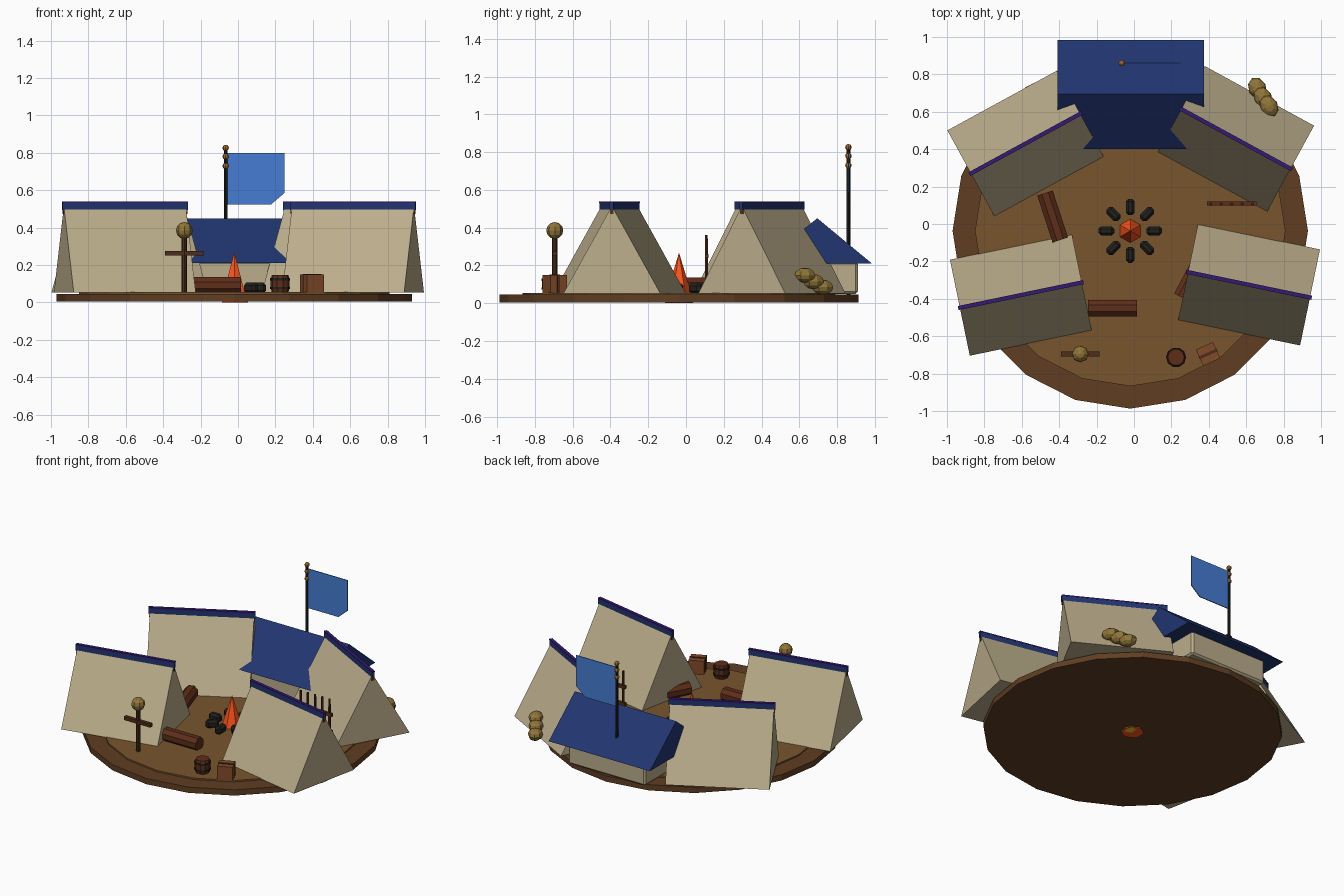
import bpy, bmesh, math
from mathutils import Matrix, Vector

if "Cube" in bpy.data.objects:
    bpy.data.objects.remove(bpy.data.objects["Cube"])


def mat(name, rgb):
    m = bpy.data.materials.new(name)
    m.diffuse_color = (*rgb, 1)
    m.use_nodes = True
    m.node_tree.nodes["Principled BSDF"].inputs["Base Color"].default_value = m.diffuse_color
    return m


CANVAS = mat("canvas", (0.50, 0.42, 0.26))
NAVY = mat("navy", (0.015, 0.035, 0.16))
PURPLE = mat("purple", (0.035, 0.01, 0.17))
FLAG = mat("flag_blue", (0.06, 0.20, 0.65))
RIM = mat("rim_earth", (0.115, 0.048, 0.016))
EARTH = mat("earth", (0.19, 0.09, 0.027))
LOG = mat("log_wood", (0.11, 0.027, 0.010))
WOOD = mat("dark_wood", (0.075, 0.026, 0.010))
CRATE = mat("crate_wood", (0.22, 0.07, 0.022))
BLACK = mat("charcoal", (0.015, 0.015, 0.014))
GOLD = mat("brass", (0.36, 0.14, 0.02))
STRAW = mat("straw", (0.28, 0.18, 0.04))
FIRE = mat("flame", (1.0, 0.09, 0.01))
YELLOW = mat("flame_core", (0.9, 0.55, 0.05))


def finish(name, bm, m, loc, rot=0.0):
    bmesh.ops.recalc_face_normals(bm, faces=bm.faces)
    me = bpy.data.meshes.new(name)
    bm.to_mesh(me)
    bm.free()
    me.materials.append(m)
    ob = bpy.data.objects.new(name, me)
    ob.location = loc
    ob.rotation_euler.z = math.radians(rot)
    bpy.context.collection.objects.link(ob)
    return ob


def prism(name, pts, x0, x1, m, loc=(0, 0, 0), rot=0.0):
    """Extrude a (y, z) profile along local x."""
    bm = bmesh.new()
    f = bm.faces.new([bm.verts.new((x0, y, z)) for y, z in pts])
    r = bmesh.ops.extrude_face_region(bm, geom=[f])
    vs = [v for v in r["geom"] if isinstance(v, bmesh.types.BMVert)]
    bmesh.ops.translate(bm, verts=vs, vec=(x1 - x0, 0, 0))
    return finish(name, bm, m, loc, rot)


def box(name, size, loc, m, rot=0.0, bevel=0.0):
    bm = bmesh.new()
    bmesh.ops.create_cube(bm, size=1)
    bmesh.ops.scale(bm, vec=size, verts=bm.verts)
    if bevel:
        bmesh.ops.bevel(bm, geom=bm.edges[:], offset=bevel, segments=1, affect='EDGES')
    return finish(name, bm, m, loc, rot)


def lathe(name, rings, n, loc, m, start=0.0):
    """Stack n-sided rings given as (radius, z); radius 0 makes a tip."""
    bm = bmesh.new()
    loops = []
    for r, z in rings:
        k = n if r else 1
        loops.append([bm.verts.new((r * math.cos(start + i * math.tau / n),
                                    r * math.sin(start + i * math.tau / n), z)) for i in range(k)])
    for a, b in zip(loops, loops[1:]):
        for i in range(n):
            j = (i + 1) % n
            if len(b) == 1:
                bm.faces.new((a[i], a[j], b[0]))
            else:
                bm.faces.new((a[i], a[j], b[j], b[i]))
    for ring in (loops[0], loops[-1]):
        if len(ring) > 1:
            bm.faces.new(ring)
    return finish(name, bm, m, loc)


def ball(name, radii, loc, m, rot=0.0, seg=8, rings=6):
    bm = bmesh.new()
    bmesh.ops.create_uvsphere(bm, u_segments=seg, v_segments=rings, radius=1)
    bmesh.ops.scale(bm, vec=radii, verts=bm.verts)
    return finish(name, bm, m, loc, rot)


CX, CY = -0.02, -0.037

# Ground discs
lathe("ground_rim", [(0.95, 0.005), (0.95, 0.045)], 20, (CX, CY, 0), RIM)
lathe("ground_floor", [(0.83, 0.04), (0.83, 0.055)], 20, (CX, CY, 0), EARTH)

# Four ridge tents
tents = [(-0.605, -0.38, 11.7), (0.615, -0.325, -11.7),
         (-0.58, 0.43, 28.6), (0.545, 0.455, -28.6)]
for i, (x, y, a) in enumerate(tents):
    prism(f"tent_{i}", [(-0.262, 0.052), (0.262, 0.052), (0, 0.515)],
          -0.333, 0.333, CANVAS, (x, y, 0), a)
    box(f"tent_ridge_{i}", (0.684, 0.02, 0.036), (x, y, 0.513), NAVY, a)
    box(f"tent_ridge_top_{i}", (0.684, 0.022, 0.009), (x, y, 0.535), PURPLE, a)
    box(f"tent_ridge_pole_{i}", (0.678, 0.018, 0.025), (x, y, 0.485), LOG, a)

# Command pavilion at the back
box("pavilion_walls", (0.60, 0.44, 0.17), (CX, 0.69, 0.135), CANVAS, bevel=0.012)
prism("pavilion_roof", [(0.40, 0.21), (0.985, 0.21), (0.695, 0.45)], -0.41, 0.375, NAVY)

# Flagpole, finial balls and flag
lathe("flagpole", [(0.01, 0.035), (0.01, 0.83)], 8, (-0.066, 0.86, 0), BLACK)
for i, z in enumerate((0.73, 0.78, 0.826)):
    ball(f"flagpole_ball_{i}", (0.017,) * 3, (-0.066, 0.86, z), GOLD)
# profile runs left to right once turned 90 degrees
prism("flag", [(0, 0.80), (-0.31, 0.80), (-0.31, 0.585), (-0.24, 0.525), (0, 0.525)],
      -0.003, 0.003, FLAG, (-0.062, 0.86, 0), 90)

# Campfire with a ring of stones
lathe("flame", [(0.075, 0.0), (0.06, 0.07), (0, 0.268)], 6, (CX, CY, 0), FIRE, math.pi / 6)
lathe("flame_core", [(0.04, 0.0), (0, 0.12)], 5, (CX + 0.035, CY + 0.015, 0), YELLOW)
for i in range(8):
    a = i * math.tau / 8
    box(f"fire_stone_{i}", (0.085, 0.048, 0.055),
        (CX + 0.128 * math.cos(a), CY + 0.128 * math.sin(a), 0.078), BLACK, i * 45, 0.014)

# Log seats
octagon = [(0.047 * math.cos((k + .5) * math.tau / 8),
            0.047 * math.sin((k + .5) * math.tau / 8)) for k in range(8)]
for i, (x, y, a) in enumerate([(-0.435, 0.04, -72), (-0.115, -0.45, 0), (0.315, -0.275, 62)]):
    prism(f"log_seat_{i}", octagon, -0.132, 0.132, LOG, (x, y, 0.092), a)

# Weapon rack
for i, z in enumerate((0.13, 0.25)):
    box(f"rack_bar_{i}", (0.265, 0.02, 0.022), (0.522, 0.11, z), LOG)
for i in range(5):
    x = 0.41 + i * 0.056
    lathe(f"rack_spear_{i}", [(0.009, 0.05), (0.009, 0.30), (0.008, 0.36)], 6, (x, 0.108, 0), WOOD)

# Training dummy
lathe("dummy_post", [(0.014, 0.05), (0.014, 0.36)], 8, (-0.287, -0.695, 0), WOOD)
box("dummy_arms", (0.205, 0.026, 0.024), (-0.287, -0.695, 0.262), WOOD)
ball("dummy_head", (0.045,) * 3, (-0.287, -0.695, 0.385), STRAW)

# Barrel with hoops
lathe("barrel", [(0.044, 0.053), (0.051, 0.08), (0.051, 0.12), (0.044, 0.147)], 10,
      (0.225, -0.713, 0), LOG)
for i, z in enumerate((0.072, 0.118)):
    lathe(f"barrel_hoop_{i}", [(0.054, z), (0.054, z + 0.012)], 10, (0.225, -0.713, 0), BLACK)

# Crate with a strap
box("crate", (0.10, 0.095, 0.096), (0.396, -0.695, 0.101), CRATE, 24)
box("crate_strap", (0.104, 0.016, 0.1), (0.396, -0.695, 0.103), WOOD, 24)

# Straw sacks stacked behind the tent
for i, (x, y, z) in enumerate([(0.66, 0.725, 0.085), (0.69, 0.675, 0.115), (0.722, 0.63, 0.148)]):
    ball(f"sack_{i}", (0.062, 0.048, 0.04), (x, y, z), STRAW, -62)
